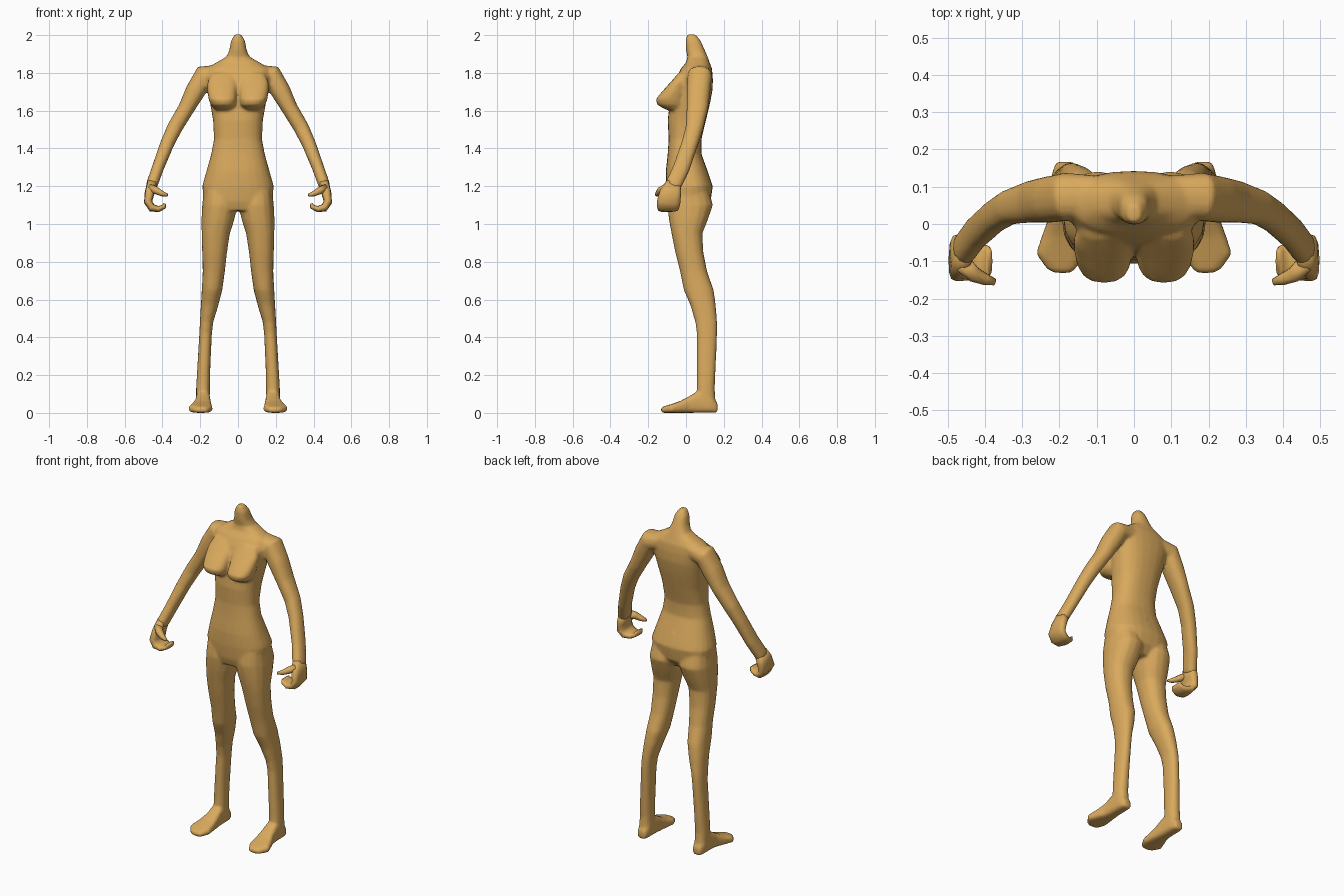
import bpy, bmesh, math
from mathutils import Vector

skin = bpy.data.materials.new("tan_skin")
skin.diffuse_color = (0.70, 0.40, 0.11, 1)


def loft(bm, rings, power=2.3, n=16):
    """Closed tube through rings of (centre, half axis u, half axis v)."""
    def bend(c):
        return math.copysign(abs(c) ** (2 / power), c)
    loops = []
    for c, u, v in rings:
        angles = [2 * math.pi * i / n for i in range(n)]
        loops.append([bm.verts.new(c + u * bend(math.cos(a)) + v * bend(math.sin(a)))
                      for a in angles])
    for a, b in zip(loops, loops[1:]):
        for i in range(n):
            j = (i + 1) % n
            bm.faces.new((a[i], a[j], b[j], b[i]))
    bm.faces.new(loops[0][::-1])
    bm.faces.new(loops[-1])


def level_rings(rows, s=1):
    """Horizontal rings from (z, x0, x1, y front, y back)."""
    return [(Vector((s * (a + b) / 2, (f + k) / 2, z)),
             Vector(((b - a) / 2, 0, 0)), Vector((0, (k - f) / 2, 0)))
            for z, a, b, f, k in rows]


def foot_rings(rows, s):
    """Upright rings from (y, x0, x1, z0, z1)."""
    return [(Vector((s * (a + b) / 2, y, (c + d) / 2)),
             Vector(((b - a) / 2, 0, 0)), Vector((0, 0, (d - c) / 2)))
            for y, a, b, c, d in rows]


def limb_rings(rows, s):
    """Rings across a path of (x, y, z, half thickness, half depth)."""
    pts = [Vector((s * r[0], r[1], r[2])) for r in rows]
    out = []
    for i, r in enumerate(rows):
        t = (pts[min(i + 1, len(pts) - 1)] - pts[max(i - 1, 0)]).normalized()
        u = t.cross(Vector((0, 1, 0))).normalized()
        out.append((pts[i], u * r[3], t.cross(u).normalized() * r[4]))
    return out


def finish(name, bm):
    bmesh.ops.recalc_face_normals(bm, faces=bm.faces)
    me = bpy.data.meshes.new(name)
    bm.to_mesh(me)
    bm.free()
    me.materials.append(skin)
    me.shade_smooth()
    ob = bpy.data.objects.new(name, me)
    bpy.context.collection.objects.link(ob)
    return ob


# (z, half width, y front, y back)
TORSO = [(1.07, .13, -.085, .09), (1.12, .18, -.10, .13), (1.20, .19, -.107, .142),
         (1.28, .167, -.107, .115), (1.37, .142, -.097, .082), (1.45, .127, -.092, .082),
         (1.55, .132, -.097, .106), (1.65, .15, -.085, .13), (1.72, .165, -.07, .142),
         (1.78, .18, -.05, .142), (1.825, .165, -.025, .137), (1.855, .115, 0, .125),
         (1.885, .062, .008, .115), (1.92, .046, 0, .10), (1.97, .037, -.002, .078),
         (2.003, .018, .005, .052)]
BREAST = [(1.605, .03, .12, -.105, 0), (1.63, .01, .145, -.152, 0), (1.66, .006, .156, -.161, 0),
          (1.70, .006, .162, -.128, 0), (1.75, .006, .162, -.083, 0), (1.80, .02, .14, -.04, .02)]
LEG = [(1.18, .01, .18, -.09, .12), (1.10, .003, .19, -.10, .143), (1.02, .02, .193, -.09, .115),
       (.95, .043, .192, -.077, .087), (.85, .058, .19, -.057, .092), (.75, .069, .187, -.032, .112),
       (.65, .083, .192, -.012, .147), (.57, .104, .197, .023, .158), (.48, .131, .202, .049, .165),
       (.42, .138, .205, .057, .165), (.25, .146, .215, .057, .158), (.13, .148, .222, .057, .152),
       (.04, .15, .222, .06, .158)]
FOOT = [(.167, .16, .21, 0, .05), (.13, .148, .222, 0, .10), (.06, .146, .224, 0, .115),
        (.02, .143, .228, 0, .09), (-.03, .138, .247, 0, .063), (-.08, .134, .264, 0, .046),
        (-.12, .155, .235, 0, .034), (-.132, .17, .215, .004, .026)]
ARM = [(.09, .08, 1.80, .045, .05), (.18, .073, 1.785, .058, .065), (.225, .066, 1.705, .053, .063),
       (.275, .06, 1.61, .043, .057), (.335, .045, 1.51, .041, .047), (.375, .02, 1.425, .037, .044),
       (.425, -.025, 1.295, .032, .045), (.455, -.065, 1.21, .031, .044), (.46, -.07, 1.19, .028, .044)]
FIST = [(.455, -.065, 1.215, .027, .042), (.468, -.082, 1.165, .026, .057),
        (.476, -.092, 1.115, .022, .062), (.455, -.095, 1.085, .022, .058),
        (.42, -.10, 1.079, .016, .05), (.392, -.10, 1.092, .013, .042), (.388, -.10, 1.108, .008, .036)]
THUMB = [(.46, -.105, 1.19, .022, .025), (.43, -.135, 1.175, .019, .022),
         (.40, -.148, 1.16, .014, .016), (.373, -.156, 1.153, .007, .009)]

# Body skin: torso, chest, legs, feet and arms merged into one surface
bm = bmesh.new()
loft(bm, level_rings([(z, -w, w, f, k) for z, w, f, k in TORSO]), 2.4, 24)
for s in (-1, 1):
    loft(bm, level_rings(BREAST, s), 2.4)
    loft(bm, level_rings(LEG, s))
    loft(bm, foot_rings(FOOT, s), 3.2)
    loft(bm, limb_rings(ARM, s))
body = finish("body", bm)
remesh = body.modifiers.new("merge", 'REMESH')
remesh.mode = 'VOXEL'
remesh.voxel_size = 0.008
remesh.use_smooth_shade = True
relax = body.modifiers.new("relax", 'SMOOTH')
relax.factor = 0.5
relax.iterations = 6
thin = body.modifiers.new("thin", 'DECIMATE')
thin.ratio = 0.3

# Curled hands with a separate thumb
for s, side in ((-1, "right"), (1, "left")):
    bm = bmesh.new()
    loft(bm, limb_rings(FIST, s), 2.8, 12)
    finish(side + "_hand", bm)
    bm = bmesh.new()
    loft(bm, limb_rings(THUMB, s), 2.2, 8)
    finish(side + "_thumb", bm)
